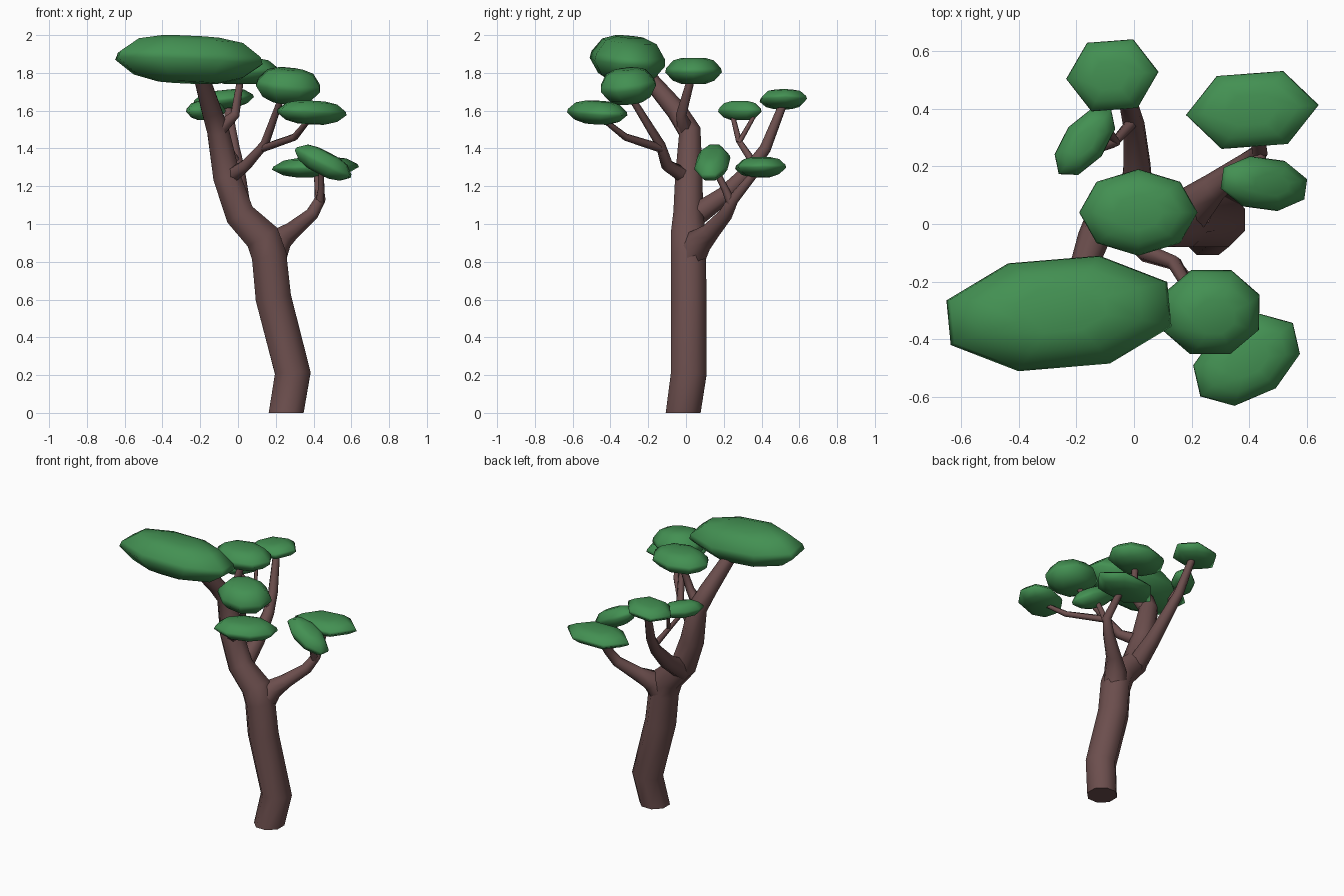
import bpy, bmesh, math
from mathutils import Vector, Euler

cube = bpy.data.objects.get("Cube")
if cube:
    bpy.data.objects.remove(cube, do_unlink=True)


def material(name, colour):
    mat = bpy.data.materials.new(name)
    mat.use_nodes = True
    mat.diffuse_color = colour
    shader = next(n for n in mat.node_tree.nodes if n.type == 'BSDF_PRINCIPLED')
    shader.inputs["Base Color"].default_value = colour
    shader.inputs["Roughness"].default_value = 0.9
    return mat


bark = material("brown bark", (0.15, 0.077, 0.075, 1))
leaf = material("green foliage", (0.056, 0.28, 0.085, 1))


def skin_rings(name, rings, mat):
    """Join rings of points into a closed, smooth shaded mesh object."""
    bm = bmesh.new()
    loops = [[bm.verts.new(p) for p in ring] for ring in rings]
    count = len(loops[0])
    for low, high in zip(loops, loops[1:]):
        for i in range(count):
            j = (i + 1) % count
            bm.faces.new((low[i], low[j], high[j], high[i]))
    caps = [bm.faces.new(loops[0][::-1]), bm.faces.new(loops[-1])]
    bmesh.ops.recalc_face_normals(bm, faces=bm.faces)
    for face in bm.faces:
        face.smooth = mat is leaf or face not in caps
    mesh = bpy.data.meshes.new(name)
    bm.to_mesh(mesh)
    bm.free()
    mesh.materials.append(mat)
    obj = bpy.data.objects.new(name, mesh)
    bpy.context.collection.objects.link(obj)
    return obj


def limb(name, path, sides=8, start=None):
    """Tapered tube along a path of (x, y, z, radius)."""
    points = [Vector(p[:3]) for p in path]
    steps = [(b - a).normalized() for a, b in zip(points, points[1:])]
    rings = []
    for k, (point, spec) in enumerate(zip(points, path)):
        before = steps[max(k - 1, 0)]
        after = steps[min(k, len(steps) - 1)]
        along = (before + after).normalized()
        if k == 0 and start:
            along = Vector(start)
        side = Vector((0, 1, 0)).cross(along).normalized()
        other = along.cross(side)
        angles = [math.tau * (i + 0.5) / sides for i in range(sides)]
        rings.append([point + spec[3] * (side * math.cos(a) + other * math.sin(a))
                      for a in angles])
    return skin_rings(name, rings, bark)


# Height and width of the flattened foliage shape, bottom to top
PAD_PROFILE = ((-1, 0.4), (-0.72, 0.74), (-0.1, 1), (0.2, 0.97), (0.8, 0.72), (1, 0.4))


def clump(name, centre, size, sides=8, turn=0, yaw=0, pitch=0, roll=0, stretch=None):
    """Flattened foliage pad, tilted and then fitted to the given overall size."""
    length, width, height = stretch or size
    tilt = Euler([math.radians(a) for a in (roll, pitch, yaw)]).to_matrix()
    rings = []
    for z, r in PAD_PROFILE:
        ring = []
        for i in range(sides):
            a = math.tau * (i + turn) / sides
            ring.append(tilt @ Vector((length * r * math.cos(a),
                                       width * r * math.sin(a), height * z)))
        rings.append(ring)
    flat = [p for ring in rings for p in ring]
    for k in range(3):
        low, high = min(p[k] for p in flat), max(p[k] for p in flat)
        for p in flat:
            p[k] = centre[k] + ((p[k] - low) / (high - low) - 0.5) * size[k]
    return skin_rings(name, rings, leaf)


# Trunk, leaning and bending forward at the top
limb("trunk", [
    (0.255, -0.015, 0, 0.1), (0.29, 0.015, 0.21, 0.102), (0.187, 0.015, 0.61, 0.102),
    (0.165, 0.012, 0.83, 0.1), (0.13, 0.012, 0.93, 0.1), (0.01, 0.012, 1.05, 0.085),
    (-0.06, 0.015, 1.25, 0.078), (-0.105, 0.02, 1.49, 0.063),
    (-0.14, -0.05, 1.6, 0.056), (-0.2, -0.22, 1.8, 0.042)], start=(0, 0, 1))

# Left fork with two twigs
limb("left_branch", [
    (0.175, 0.02, 0.82, 0.085), (0.215, 0.07, 0.91, 0.072), (0.28, 0.13, 0.96, 0.05),
    (0.39, 0.21, 1.05, 0.037), (0.435, 0.25, 1.13, 0.03), (0.42, 0.39, 1.3, 0.02)])
limb("left_twig", [(0.432, 0.24, 1.11, 0.026), (0.44, 0.21, 1.18, 0.02),
                   (0.44, 0.15, 1.3, 0.016)], 6)

# Back branch with twin twigs
limb("back_branch", [
    (0.01, 0.02, 1.02, 0.065), (0.01, 0.1, 1.08, 0.06), (0.01, 0.2, 1.15, 0.05),
    (0, 0.34, 1.29, 0.038), (-0.02, 0.42, 1.4, 0.032), (-0.06, 0.52, 1.65, 0.022)])
limb("back_twig", [(0, 0.36, 1.32, 0.022), (-0.07, 0.28, 1.44, 0.016),
                   (-0.18, 0.24, 1.6, 0.012)], 6)
limb("back_side_twig", [(-0.06, 0.28, 1.43, 0.014), (-0.11, 0.36, 1.57, 0.011)], 6)

# Front branch, dividing in two
limb("front_branch", [
    (-0.04, 0, 1.25, 0.045), (0.04, -0.1, 1.31, 0.034), (0.14, -0.135, 1.42, 0.026),
    (0.23, -0.29, 1.67, 0.018)], 6)
limb("front_low_branch", [(0.13, -0.13, 1.4, 0.023), (0.3, -0.32, 1.46, 0.02),
                          (0.39, -0.46, 1.57, 0.014)], 6)

# Middle top branch
limb("middle_branch", [(-0.1, 0, 1.5, 0.045), (-0.015, -0.025, 1.58, 0.028),
                       (0.015, 0.03, 1.78, 0.02)], 6)

# Foliage pads
clump("large_top_foliage", (-0.26, -0.31, 1.87), (0.78, 0.4, 0.26), turn=0.5,
      yaw=5, pitch=3, roll=-5)
clump("middle_foliage", (0.015, 0.04, 1.81), (0.41, 0.3, 0.14))
clump("front_foliage", (0.265, -0.305, 1.73), (0.34, 0.29, 0.2), turn=0.5,
      pitch=7, roll=8)
clump("front_low_foliage", (0.39, -0.47, 1.59), (0.37, 0.32, 0.13), yaw=42, pitch=3,
      stretch=(0.4, 0.28, 0.11))
clump("left_front_foliage", (0.45, 0.14, 1.325), (0.3, 0.19, 0.19), turn=0.5,
      yaw=-8, pitch=27, stretch=(0.32, 0.18, 0.11))
clump("left_back_foliage", (0.41, 0.395, 1.3), (0.46, 0.27, 0.11), 6, yaw=4, pitch=-2)
clump("back_foliage", (-0.075, 0.515, 1.66), (0.32, 0.25, 0.11), 6, yaw=4, pitch=-7)
clump("back_right_foliage", (-0.17, 0.285, 1.6), (0.21, 0.23, 0.1), yaw=50,
      stretch=(0.3, 0.16, 0.1))
